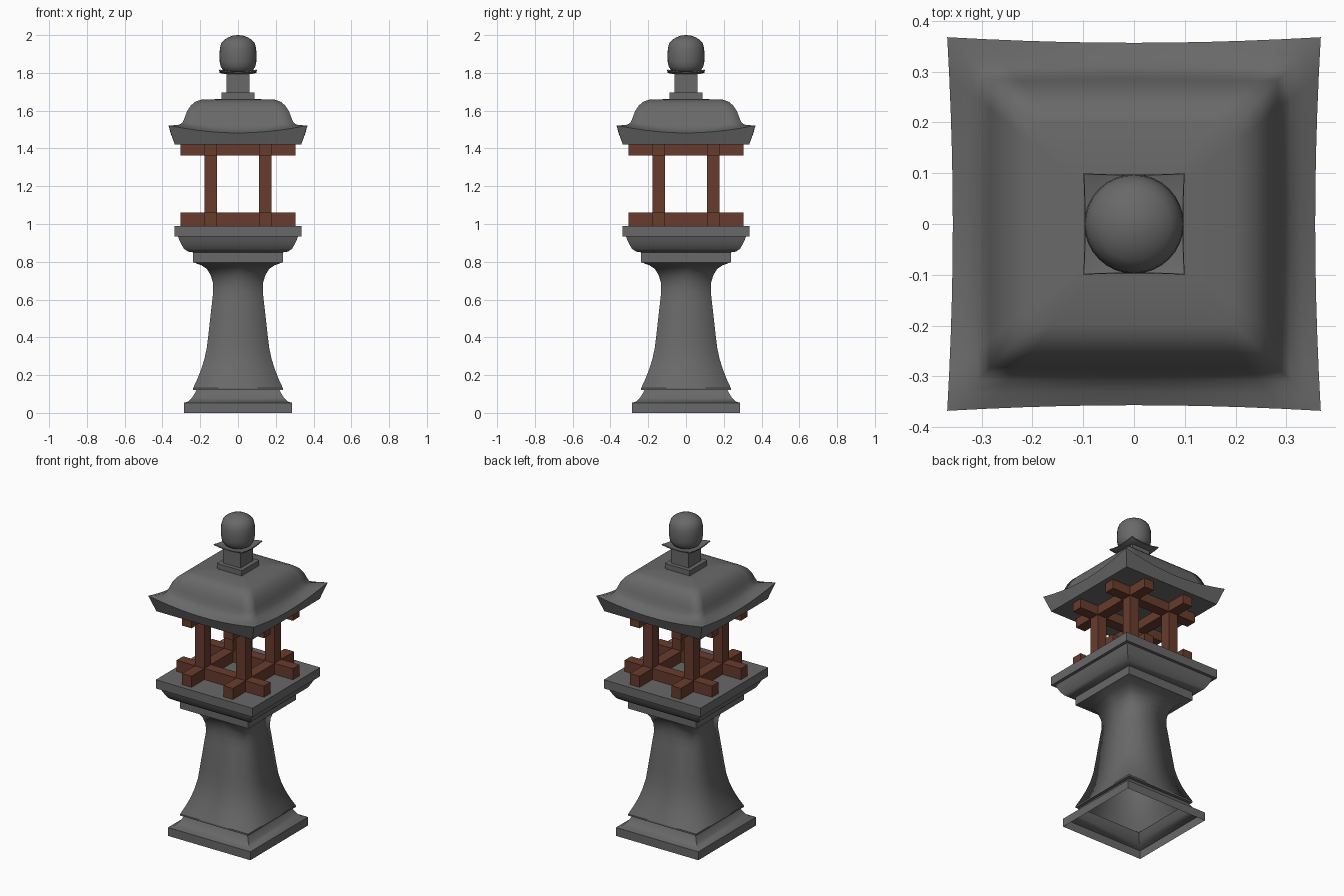
import bpy, bmesh, math
from mathutils import Vector

if "Cube" in bpy.data.objects:
    bpy.data.objects.remove(bpy.data.objects["Cube"])


def material(name, colour):
    m = bpy.data.materials.new(name)
    m.diffuse_color = (*colour, 1)
    m.use_nodes = True
    m.node_tree.nodes["Principled BSDF"].inputs["Base Color"].default_value = m.diffuse_color
    return m


wood = material("red_wood", (0.14, 0.045, 0.026))
stone = material("dark_stone", (0.14, 0.14, 0.14))


def finish(bm, name, angle=30, mat=stone):
    bmesh.ops.recalc_face_normals(bm, faces=bm.faces)
    me = bpy.data.meshes.new(name)
    bm.to_mesh(me)
    bm.free()
    ob = bpy.data.objects.new(name, me)
    bpy.context.collection.objects.link(ob)
    me.materials.append(mat)
    bpy.ops.object.select_all(action='DESELECT')
    ob.select_set(True)
    bpy.context.view_layer.objects.active = ob
    bpy.ops.object.shade_smooth_by_angle(angle=math.radians(angle))
    return ob


def square_loft(name, profile, n=1, bottom=False, top=False, angle=30):
    """Loft square rings; profile rows: half width, z, corner flare, corner lift."""
    bm = bmesh.new()
    rings = []
    for row in profile:
        h, z, flare, lift = (tuple(row) + (0, 0))[:4]
        ring = []
        for side in range(4):
            c, s = round(math.cos(side * math.pi / 2)), round(math.sin(side * math.pi / 2))
            for i in range(n):
                t = -1 + 2 * i / n
                r = h + flare * t * t
                x, y = r, t * r
                ring.append(bm.verts.new((c * x - s * y, s * x + c * y, z + lift * t * t)))
        rings.append(ring)
    for a, b in zip(rings, rings[1:]):
        m = len(a)
        for i in range(m):
            j = (i + 1) % m
            bm.faces.new((a[i], a[j], b[j], b[i]))
    if bottom:
        bm.faces.new(rings[0][::-1])
    if top:
        bm.faces.new(rings[-1])
    return finish(bm, name, angle)


def box(name, lo, hi, mat=stone):
    bm = bmesh.new()
    bmesh.ops.create_cube(bm, size=1)
    lo, hi = Vector(lo), Vector(hi)
    for v in bm.verts:
        v.co = Vector(((lo + hi)[k] / 2 + v.co[k] * (hi - lo)[k] for k in range(3)))
    return finish(bm, name, 30, mat)


# Hollow foot, open underneath
square_loft("foot", [(.287, 0), (.287, .053), (.265, .06), (.243, .08), (.228, .105),
                     (.22, .12), (.237, .122), (.237, .132)])

# Flared square shaft
square_loft("shaft", [(.237, .132), (.215, .18), (.195, .23), (.178, .285), (.165, .345),
                      (.156, .42), (.146, .51), (.137, .59), (.131, .64), (.133, .69),
                      (.145, .73), (.165, .762), (.195, .782), (.237, .797)], n=2, angle=95)

# Collar and moulded platform
square_loft("platform", [(.237, .797), (.237, .85), (.265, .854), (.285, .868), (.299, .89),
                         (.310, .912), (.318, .935), (.337, .935), (.337, .99)], top=True)

# Timber fire box: four posts with crossed rails above and below
P, W, L = .144, .033, .305
for side, s in (("a", -1), ("b", 1)):
    for level, z0, z1 in (("lower", .99, 1.06), ("upper", 1.362, 1.42)):
        box(f"{level}_rail_x_{side}", (-L, s * P - W, z0), (L, s * P + W, z1), wood)
        box(f"{level}_rail_y_{side}", (s * P - W, -L, z0), (s * P + W, L, z1), wood)
    for t in (-1, 1):
        box("post", (s * P - W, t * P - W, 1.06), (s * P + W, t * P + W, 1.362), wood)

# Eave rim with flat underside, and roof with upswept corners
square_loft("eave", [(.335, 1.422), (.357, 1.482, .011, .040)], n=10, bottom=True)
square_loft("roof", [(.357, 1.482, .011, .040), (.33, 1.493, .006, .030),
                     (.307, 1.508, .002, .018), (.293, 1.53, 0, .008), (.283, 1.562),
                     (.270, 1.597), (.250, 1.627), (.225, 1.648), (.195, 1.658), (.08, 1.662)],
            n=10, top=True, angle=180)

# Finial base, neck and upturned plate
box("finial_base", (-.087, -.087, 1.655), (.087, .087, 1.695))
box("finial_neck", (-.062, -.062, 1.695), (.062, .062, 1.80))
square_loft("finial_plate", [(.062, 1.793), (.085, 1.797, 0, .004), (.097, 1.80, .003, .012),
                             (.096, 1.806, .003, .012), (.08, 1.804, 0, .004), (.05, 1.802)],
            n=6, bottom=True, top=True)

# Rounded jewel, spun from a profile
bm = bmesh.new()
pts = [(0, 2), (.025, 1.998), (.05, 1.989), (.072, 1.976), (.088, 1.958), (.096, 1.93), (.098, 1.895),
       (.097, 1.86), (.092, 1.835), (.08, 1.815), (.062, 1.803), (0, 1.80)]
vs = [bm.verts.new((r, 0, z)) for r, z in pts]
es = [bm.edges.new(e) for e in zip(vs, vs[1:])]
bmesh.ops.spin(bm, geom=vs + es, cent=(0, 0, 0), axis=(0, 0, 1), angle=2 * math.pi, steps=32)
bmesh.ops.remove_doubles(bm, verts=bm.verts, dist=1e-4)
finish(bm, "finial_jewel", 50)
